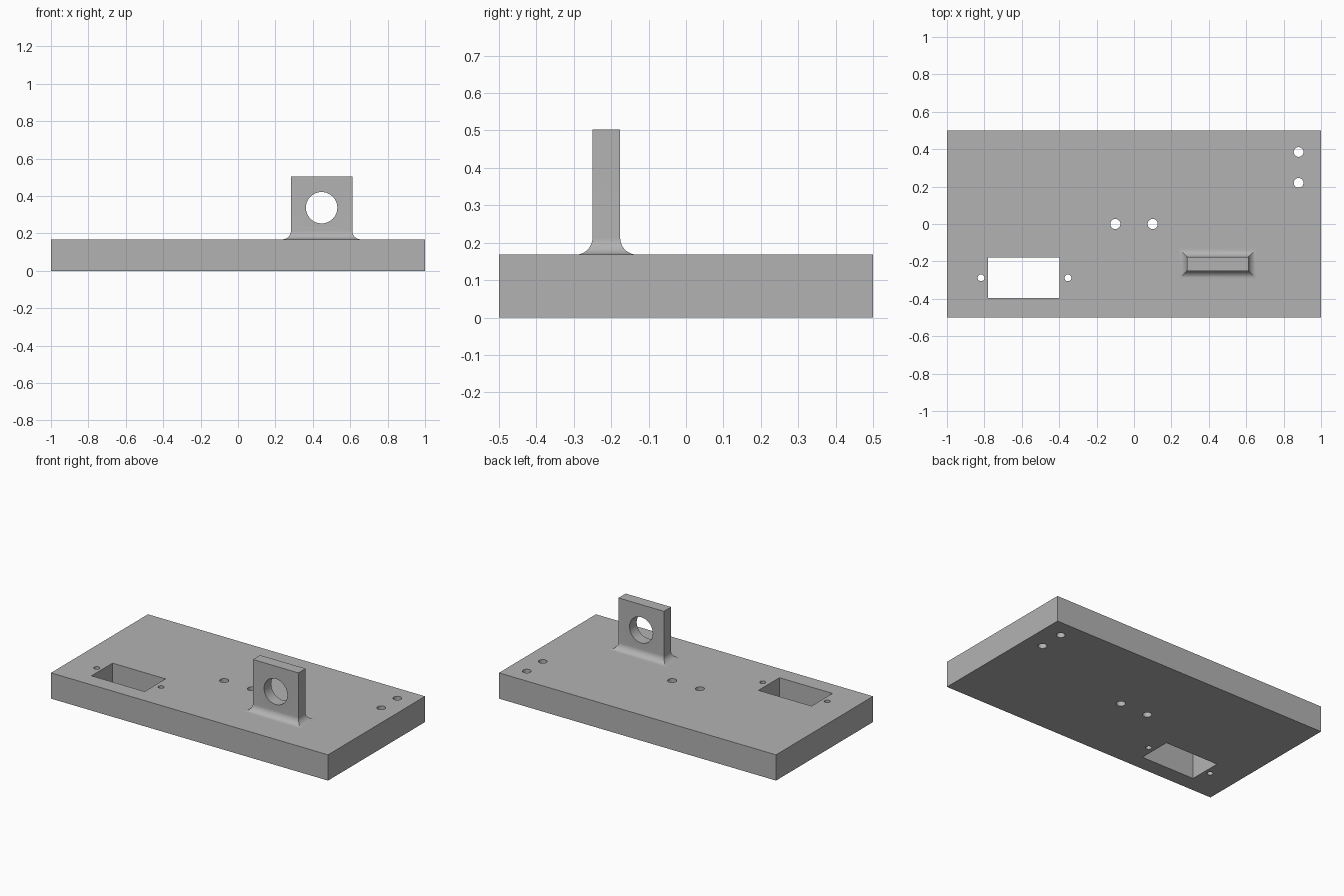
import bpy
import bmesh
from math import sin, cos, pi, radians

if "Cube" in bpy.data.objects:
    bpy.data.objects.remove(bpy.data.objects["Cube"])

# Single grey material
GREY = (0.45, 0.45, 0.45, 1)
grey = bpy.data.materials.new("plain grey")
grey.use_nodes = True
grey.diffuse_color = GREY
shader = grey.node_tree.nodes["Principled BSDF"]
shader.inputs["Base Color"].default_value = GREY
shader.inputs["Roughness"].default_value = 0.6

PLATE_TOP = 0.168
LUG_TOP = 0.503
FILLET = 0.045


def box(name, x0, x1, y0, y1, z0, z1):
    bpy.ops.mesh.primitive_cube_add(size=1, location=((x0 + x1) / 2, (y0 + y1) / 2, (z0 + z1) / 2))
    ob = bpy.context.object
    ob.name = name
    ob.scale = (x1 - x0, y1 - y0, z1 - z0)
    bpy.ops.object.transform_apply(location=False, rotation=False, scale=True)
    return ob


def drill(name, radius, location, rotation=(0, 0, 0)):
    bpy.ops.mesh.primitive_cylinder_add(vertices=48, radius=radius, depth=1,
                                        location=location, rotation=rotation)
    bpy.context.object.name = name
    return bpy.context.object


def cut(ob, cutters):
    bpy.context.view_layer.objects.active = ob
    for cutter in cutters:
        mod = ob.modifiers.new("cut", "BOOLEAN")
        mod.operation = "DIFFERENCE"
        mod.solver = "EXACT"
        mod.object = cutter
        bpy.ops.object.modifier_apply(modifier=mod.name)
        bpy.data.objects.remove(cutter)


def finish(ob):
    ob.data.materials.clear()
    ob.data.materials.append(grey)
    bpy.ops.object.select_all(action="DESELECT")
    ob.select_set(True)
    bpy.context.view_layer.objects.active = ob
    bpy.ops.object.shade_smooth_by_angle(angle=radians(22))


# Base plate with a rectangular window and three pairs of round holes
plate = box("base_plate", -1, 1, -0.5, 0.5, 0, PLATE_TOP)
cutters = [box("window_cutter", -0.78, -0.397, -0.396, -0.18, -0.1, 0.3)]
for x, y, r in [(-0.818, -0.288, 0.018), (-0.353, -0.288, 0.018),
                (-0.1, 0, 0.027), (0.1, 0, 0.027),
                (0.88, 0.385, 0.026), (0.88, 0.22, 0.026)]:
    cutters.append(drill("hole_cutter", r, (x, y, 0)))
cut(plate, cutters)
finish(plate)

# Upright lug: stacked rectangular rings, flaring into a concave fillet at the foot
CX, CY, HX, HY = 0.447, -0.213, 0.164, 0.037
STEPS = 12
rings = [(FILLET, PLATE_TOP - 0.01)]
for i in range(STEPS + 1):
    t = i / STEPS * pi / 2
    rings.append((FILLET * (1 - sin(t)), PLATE_TOP + FILLET * (1 - cos(t))))
rings.append((0, LUG_TOP))

bm = bmesh.new()
loops = [[bm.verts.new((CX + sx * (HX + off), CY + sy * (HY + off), z))
          for sx, sy in ((-1, -1), (1, -1), (1, 1), (-1, 1))] for off, z in rings]
for low, high in zip(loops, loops[1:]):
    for i in range(4):
        j = (i + 1) % 4
        bm.faces.new((low[i], low[j], high[j], high[i]))
bm.faces.new(loops[0][::-1])
bm.faces.new(loops[-1])
mesh = bpy.data.meshes.new("upright_lug")
bm.to_mesh(mesh)
bm.free()
lug = bpy.data.objects.new("upright_lug", mesh)
bpy.context.collection.objects.link(lug)

# Round eye through the lug
cut(lug, [drill("eye_cutter", 0.084, (CX, CY, 0.337), (pi / 2, 0, 0))])
finish(lug)
